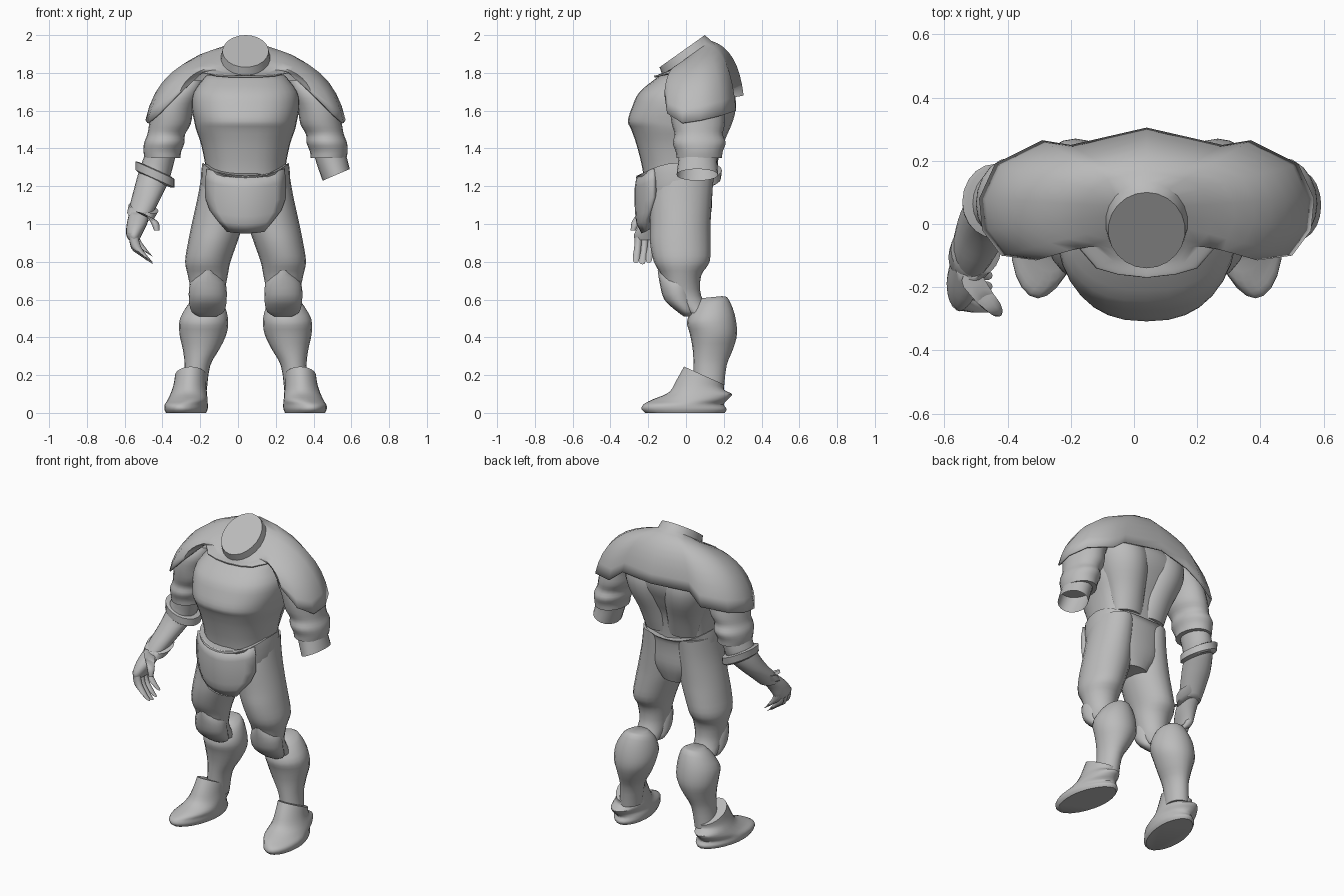
import bpy, bmesh, math
from mathutils import Vector

MID = 0.04  # x of the body's symmetry plane

grey = bpy.data.materials.new("clay_grey")
grey.diffuse_color = (0.5, 0.5, 0.5, 1)


def finish(name, bm, angle=45, thick=0):
    """Turn a bmesh into a shaded object, with optional inward thickness."""
    bmesh.ops.recalc_face_normals(bm, faces=bm.faces[:])
    me = bpy.data.meshes.new(name)
    bm.to_mesh(me)
    bm.free()
    me.materials.append(grey)
    ob = bpy.data.objects.new(name, me)
    bpy.context.collection.objects.link(ob)
    bpy.ops.object.select_all(action='DESELECT')
    ob.select_set(True)
    bpy.context.view_layer.objects.active = ob
    bpy.ops.object.shade_smooth_by_angle(angle=math.radians(angle))
    if thick:
        m = ob.modifiers.new("thickness", 'SOLIDIFY')
        m.thickness = thick
        m.offset = -1
    return ob


def spline(a, b, c, d, t):
    return [0.5 * (2*q + (r - p)*t + (2*p - 5*q + 4*r - s)*t*t + (3*q - p - 3*r + s)*t**3)
            for p, q, r, s in zip(a, b, c, d)]


def loft(name, rings, p=2.0, n=20, steps=3, caps=(True, True), flip=False, angle=45):
    """Rings: x, y, z, half width, front depth, back depth,
    then optional z slope by x, z slope by y, x slope by y, arch."""
    rs = [list(r) + [0] * (10 - len(r)) for r in rings]
    full = []
    for i in range(len(rs) - 1):
        a, d = rs[max(i - 1, 0)], rs[min(i + 2, len(rs) - 1)]
        full += [spline(a, rs[i], rs[i + 1], d, k / steps) for k in range(steps)]
    full.append(rs[-1])
    bm = bmesh.new()
    loops = []
    for x, y, z, rx, f, b, sx, sy, kx, arch in full:
        loop = []
        for k in range(n):
            a = 2 * math.pi * k / n
            c, s = math.cos(a), math.sin(a)
            dx = rx * math.copysign(abs(c) ** (2 / p), c)
            dy = (b if s > 0 else f) * math.copysign(abs(s) ** (2 / p), s)
            px = x + dx + kx * dy
            loop.append(bm.verts.new((2 * MID - px if flip else px, y + dy,
                                      z + sx * dx + sy * dy - arch * dy * dy)))
        loops.append(loop)
    for u, v in zip(loops, loops[1:]):
        for k in range(n):
            bm.faces.new((u[k], u[(k + 1) % n], v[(k + 1) % n], v[k]))
    for cap, loop in zip(caps, (loops[0], loops[-1])):
        if cap:
            bm.faces.new(loop)
    return finish(name, bm, angle)


def pair(name, rings, **kw):
    loft("right_" + name, rings, **kw)
    loft("left_" + name, rings, flip=True, **kw)


# Torso from collar to waist
loft("torso", [(MID, 0, 1.785, .21, .14, .18), (MID, 0, 1.70, .275, .245, .25),
               (MID, 0, 1.62, .285, .285, .25), (MID, 0, 1.545, .272, .308, .22),
               (MID, 0, 1.50, .262, .29, .20), (MID, 0, 1.42, .235, .262, .165),
               (MID, 0, 1.30, .212, .232, .145), (MID, 0, 1.20, .21, .22, .14)],
     p=2.4, n=32)
pair("back_muscle", [(-.10, .10, 1.72, .15, .1, .15), (-.095, .10, 1.64, .155, .1, .165),
                     (-.085, .10, 1.55, .14, .1, .15), (-.06, .09, 1.43, .115, .1, .11),
                     (-.04, .08, 1.30, .10, .08, .075)])

# Neck stump and mantle: spokes from the slanted neck cut out to a zigzag hem
hem = [(.04, -.17, 1.785), (-.05, -.16, 1.785), (-.12, -.14, 1.79), (-.19, -.06, 1.80),
       (-.31, -.115, 1.69), (-.42, -.10, 1.585), (-.48, -.02, 1.535), (-.49, .08, 1.55),
       (-.44, .19, 1.575), (-.29, .265, 1.60), (-.20, .25, 1.67), (.04, .305, 1.68)]
bm = bmesh.new()
spokes = []
half = len(hem) - 1
for i in range(2 * half):
    mirrored = i > half
    j = 2 * half - i if mirrored else i
    a = -math.pi / 2 - math.pi * j / half
    y = -.02 + .12 * math.sin(a)
    rim = Vector((MID + .122 * math.cos(a), y, 1.915 + .71 * (y + .02)))
    hub = Vector((MID, -.02, 1.915))
    N = hub + (rim - hub) * 1.07 + Vector((0, .024, -.036))
    E = Vector(hem[j])
    C = N.lerp(E, .84)
    C.z = N.z + .14 * (E.z - N.z)
    spoke = []
    for q in [rim] + [N * (1 - t) ** 2 + C * 2 * t * (1 - t) + E * t * t
                      for t in [k / 8 for k in range(9)]]:
        if mirrored:
            q.x = 2 * MID - q.x
        spoke.append(bm.verts.new(q))
    spokes.append(spoke)
for i, u in enumerate(spokes):
    v = spokes[(i + 1) % len(spokes)]
    for k in range(9):
        bm.faces.new((u[k], v[k], v[k + 1], u[k + 1]))
bm.faces.new([s[0] for s in spokes])
finish("mantle", bm, 40, .01)

# Hips with arched belt line
loft("hips", [(MID, -.03, 1.325, .228, .24, .20, 0, 0, 0, 1.4),
              (MID, -.03, 1.27, .235, .225, .18, 0, 0, 0, .6),
              (MID, -.03, 1.18, .235, .21, .17), (MID, -.03, 1.07, .21, .20, .165),
              (MID, -.03, .97, .11, .17, .135)], p=2.3, n=28)

# Curved groin plate
bm = bmesh.new()
rows = []
for z, w, y in [(1.255, .205, -.262), (1.19, .215, -.272), (1.10, .215, -.272),
                (1.04, .19, -.268), (1.00, .15, -.262), (.95, .10, -.235)]:
    rows.append([bm.verts.new((MID + w * k / 4, y + 2 * (w * k / 4) ** 2,
                               z + .9 * (w * k / 4) ** 2)) for k in range(-4, 5)])
for u, v in zip(rows, rows[1:]):
    for k in range(8):
        bm.faces.new((u[k], v[k], v[k + 1], u[k + 1]))
finish("groin_plate", bm, 35, .03)

# Legs
pair("thigh", [(-.078, -.02, 1.28, .112, .15, .17), (-.088, -.03, 1.15, .124, .16, .168),
               (-.11, -.03, 1.0, .135, .16, .16), (-.135, -.03, .9, .13, .16, .16),
               (-.16, -.03, .80, .12, .14, .155), (-.16, -.03, .725, .105, .10, .11),
               (-.16, -.02, .62, .085, .08, .10), (-.165, .06, .53, .08, .06, .08)])
pair("kneecap", [(-.16, -.05, .755, .04, .10, .04), (-.16, -.05, .69, .093, .09, .07),
                 (-.16, -.04, .60, .10, .075, .08), (-.16, 0, .535, .085, .045, .05),
                 (-.16, .01, .51, .045, .02, .03)])
pair("calf", [(-.165, .13, .612, .05, .05, .06, 0, .1), (-.167, .12, .58, .09, .085, .10, 0, .3),
              (-.18, .12, .50, .127, .115, .138, 0, .15), (-.185, .14, .42, .125, .12, .13),
              (-.195, .13, .34, .098, .095, .12), (-.215, .12, .25, .068, .08, .095),
              (-.23, .12, .12, .065, .08, .08)])
pair("boot", [(-.25, .09, .20, .083, .10, .11, 0, -.45), (-.255, .07, .15, .086, .12, .13, 0, -.2),
              (-.26, .05, .105, .096, .14, .195, 0, -.03), (-.267, .02, .07, .105, .20, .20),
              (-.273, 0, .045, .112, .225, .20, 0, 0, .12), (-.275, 0, .02, .112, .235, .215, 0, 0, .12),
              (-.275, 0, 0, .104, .215, .205, 0, 0, .12)], n=24, p=1.9)

# Sleeves with a fold and a flared hem, tucked under the mantle
pair("sleeve", [(-.25, .05, 1.76, .08, .09, .10), (-.31, .04, 1.69, .11, .12, .15),
                (-.345, .04, 1.61, .11, .125, .16), (-.36, .05, 1.53, .11, .125, .155),
                (-.38, .055, 1.475, .10, .115, .14), (-.39, .06, 1.43, .107, .13, .15),
                (-.40, .065, 1.385, .10, .12, .13), (-.40, .065, 1.35, .095, .115, .125)])

# Left arm ends in an open stump
loft("left_stump", [(-.40, .065, 1.40, .085, .10, .11), (-.415, .06, 1.34, .08, .10, .105, -.2),
                    (-.44, .06, 1.26, .072, .11, .11, -.43)], caps=(True, False), flip=True)

# Right forearm with elbow band and glove cuff
loft("right_forearm", [(-.40, .065, 1.40, .08, .10, .11), (-.44, .06, 1.27, .08, .09, .10, -.3),
                       (-.47, .01, 1.18, .082, .09, .09), (-.50, -.06, 1.10, .072, .08, .08),
                       (-.52, -.11, 1.04, .06, .07, .07)])
loft("elbow_band", [(-.44, .07, 1.29, .085, .10, .11, -.45), (-.44, .07, 1.285, .103, .115, .12, -.45),
                    (-.44, .065, 1.24, .103, .11, .12, -.45), (-.44, .065, 1.23, .085, .10, .11, -.45)],
     steps=1, angle=35)
loft("glove_cuff", [(-.50, -.075, 1.09, .06, .07, .07, -.2, .3), (-.50, -.08, 1.085, .079, .088, .085, -.2, .3),
                    (-.515, -.105, 1.045, .072, .08, .08, -.2, .3), (-.52, -.11, 1.035, .05, .06, .06, -.2, .3)],
     steps=1, angle=50)

# Right hand
loft("palm", [(-.52, -.11, 1.06, .055, .065, .065), (-.535, -.165, 1.0, .054, .075, .07),
              (-.55, -.195, .945, .042, .08, .07), (-.55, -.20, .915, .028, .07, .06)])
for i, name in enumerate(["index", "middle", "ring", "little"]):
    y, drop = -.25 + .034 * i, [.0, -.008, .0, .03][i]
    loft(name + "_finger", [(-.555, y, .95, .024, .021, .021), (-.54, y - .005, .88 + drop, .026, .02, .02),
                            (-.50, y - .012, .835 + drop, .026, .019, .019, -.4),
                            (-.465, y - .015, .805 + drop, .018, .015, .015, -.6)], n=10)
loft("thumb", [(-.51, -.18, 1.05, .035, .035, .035, -.5), (-.47, -.235, 1.04, .03, .028, .028, -.5),
               (-.442, -.265, 1.01, .024, .023, .023, -.3), (-.43, -.28, .965, .014, .014, .014)], n=10)
